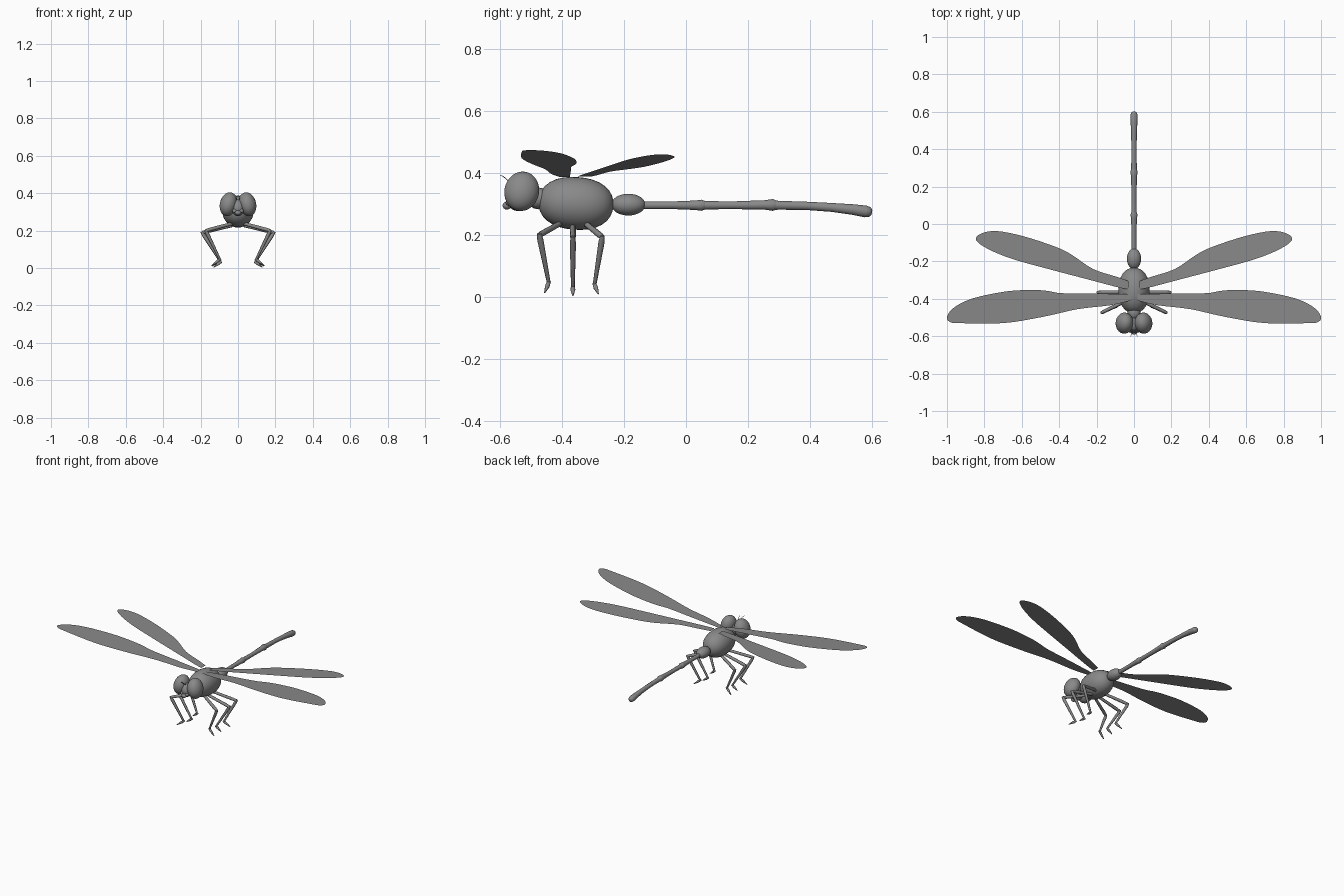
import bpy, bmesh, math
from mathutils import Vector, Matrix

if "Cube" in bpy.data.objects:
    bpy.data.objects.remove(bpy.data.objects["Cube"], do_unlink=True)

grey = bpy.data.materials.new("mid grey")
grey.use_nodes = True
COLOUR = (0.25, 0.25, 0.25, 1)
grey.diffuse_color = COLOUR
grey.node_tree.nodes["Principled BSDF"].inputs["Base Color"].default_value = COLOUR


def finish(name, bm, smooth=True):
    mesh = bpy.data.meshes.new(name)
    bm.to_mesh(mesh)
    bm.free()
    obj = bpy.data.objects.new(name, mesh)
    bpy.context.collection.objects.link(obj)
    mesh.materials.append(grey)
    for p in mesh.polygons:
        p.use_smooth = smooth
    return obj


def ellipsoid(name, centre, radii, tilt_x=0, tilt_y=0, power=2.0, segs=32):
    """Ellipsoid with its poles along y; power above 2 makes it boxier."""
    bm = bmesh.new()
    bmesh.ops.create_uvsphere(bm, u_segments=segs, v_segments=segs // 2, radius=1)
    bm.transform(Matrix.Rotation(math.pi / 2, 4, 'X'))
    for v in bm.verts:
        side = math.hypot(v.co.x, v.co.z)
        v.co /= (side ** power + abs(v.co.y) ** power) ** (1 / power)
    bm.transform(Matrix.Translation(centre)
                 @ Matrix.Rotation(math.radians(tilt_y), 4, 'Y')
                 @ Matrix.Rotation(math.radians(tilt_x), 4, 'X')
                 @ Matrix.Diagonal((*radii, 1)))
    return finish(name, bm)


def tube(name, points, radii, sides=8):
    """Capped tube through the points, one radius for each point."""
    bm = bmesh.new()
    pts = [Vector(p) for p in points]
    rings = []
    for i, p in enumerate(pts):
        d = (pts[min(i + 1, len(pts) - 1)] - pts[max(i - 1, 0)]).normalized()
        ref = Vector((0, 0, 1)) if abs(d.z) < 0.75 else Vector((0, 1, 0))
        u = d.cross(ref).normalized()
        w = d.cross(u)
        angles = [2 * math.pi * k / sides for k in range(sides)]
        rings.append([bm.verts.new(p + radii[i] * (u * math.cos(a) + w * math.sin(a)))
                      for a in angles])
    for a, b in zip(rings, rings[1:]):
        # line each ring up with the next so the tube does not twist
        s = min(range(sides), key=lambda k: sum(
            (a[j].co - b[(j + k) % sides].co).length for j in range(sides)))
        b[:] = b[s:] + b[:s]
        for j in range(sides):
            k = (j + 1) % sides
            bm.faces.new((a[j], a[k], b[k], b[j]))
    bm.faces.new(rings[0])
    bm.faces.new(rings[-1])
    bmesh.ops.recalc_face_normals(bm, faces=bm.faces[:])
    obj = finish(name, bm)
    bpy.context.view_layer.objects.active = obj
    obj.select_set(True)
    bpy.ops.object.shade_smooth_by_angle(angle=math.radians(50))
    obj.select_set(False)
    return obj


def smooth_outline(pts, steps=4):
    """Catmull-Rom curve through the points, open at the wing root."""
    p = [Vector(q) for q in [pts[0]] + pts + [pts[-1]]]
    out = []
    for i in range(1, len(p) - 2):
        a, b, c, d = p[i - 1:i + 3]
        for k in range(steps):
            t = k / steps
            out.append(0.5 * (2 * b + (c - a) * t + (2 * a - 5 * b + 4 * c - d) * t * t
                              + (3 * b - a - 3 * c + d) * t ** 3))
    return out + [p[-1]]


def wing(name, side, outline):
    """Thin flat wing rising gently towards its tip."""
    bm = bmesh.new()
    verts = [bm.verts.new((side * q.x, q.y, 0.386 + 0.088 * q.x))
             for q in smooth_outline(outline)]
    face = bm.faces.new(verts)
    face.normal_update()
    if face.normal.z < 0:
        face.normal_flip()
    bmesh.ops.triangulate(bm, faces=[face])
    finish(name, bm, smooth=False)


# Body
ellipsoid("thorax", (0, -0.355, 0.302), (0.083, 0.121, 0.085), tilt_x=-4, power=2.25)
ellipsoid("waist", (0, -0.186, 0.298), (0.038, 0.055, 0.035))
ellipsoid("neck", (0, -0.475, 0.318), (0.035, 0.04, 0.035), segs=16)

# Tail, three flared segments
tail_segments = [
    ([(-0.14, 0.296), (-0.04, 0.296), (0.03, 0.296), (0.05, 0.296), (0.062, 0.296)],
     [0.013, 0.013, 0.016, 0.019, 0.014]),
    ([(0.05, 0.296), (0.07, 0.296), (0.15, 0.296), (0.255, 0.297), (0.28, 0.297), (0.294, 0.296)],
     [0.015, 0.014, 0.013, 0.016, 0.020, 0.014]),
    ([(0.285, 0.296), (0.30, 0.296), (0.39, 0.294), (0.47, 0.289), (0.54, 0.282),
      (0.58, 0.276), (0.594, 0.274), (0.60, 0.273)],
     [0.016, 0.015, 0.014, 0.015, 0.018, 0.020, 0.016, 0.008]),
]
for n, (path, radii) in enumerate(tail_segments, 1):
    tube(f"tail_segment_{n}", [(0, y, z) for y, z in path], radii, sides=10)

# Face and mouth
ellipsoid("face", (0, -0.54, 0.322), (0.036, 0.04, 0.045), tilt_x=-15, segs=24)
ellipsoid("mouth", (0, -0.578, 0.295), (0.017, 0.014, 0.013), segs=16)

fore_outline = [(0.02, -0.375), (0.2, -0.372), (0.385, -0.37), (0.46, -0.358), (0.54, -0.353),
                (0.68, -0.36), (0.86, -0.397), (0.96, -0.445), (1.0, -0.495), (0.985, -0.523),
                (0.93, -0.53), (0.70, -0.53), (0.49, -0.497), (0.30, -0.455), (0.13, -0.435),
                (0.02, -0.41)]
hind_outline = [(0.03, -0.305), (0.10, -0.28), (0.22, -0.24), (0.34, -0.16), (0.43, -0.118),
                (0.59, -0.066), (0.73, -0.038), (0.815, -0.05), (0.845, -0.085), (0.78, -0.134),
                (0.65, -0.187), (0.46, -0.24), (0.27, -0.29), (0.10, -0.335), (0.03, -0.35)]

# Hip, knee, ankle and toe of each leg on the left side
legs = {
    "front": [(0.03, -0.405, 0.238), (0.172, -0.473, 0.2), (0.097, -0.443, 0.046), (0.14, -0.456, 0.014)],
    "middle": [(0.03, -0.365, 0.228), (0.192, -0.365, 0.19), (0.092, -0.365, 0.032), (0.13, -0.365, 0.004)],
    "hind": [(0.03, -0.325, 0.238), (0.178, -0.27, 0.193), (0.1, -0.295, 0.04), (0.14, -0.283, 0.01)],
}

for side, label in ((1, "left"), (-1, "right")):
    # Eyes lean together at the top
    ellipsoid(f"{label}_eye", (side * 0.051, -0.53, 0.341), (0.046, 0.056, 0.065),
              tilt_x=-12, tilt_y=-side * 14)
    ellipsoid(f"{label}_jaw", (side * 0.018, -0.568, 0.305), (0.013, 0.014, 0.012), segs=12)
    tube(f"{label}_antenna", [(side * x, y, z) for x, y, z in (
        (0.006, -0.565, 0.365), (0.01, -0.582, 0.383), (0.014, -0.592, 0.39), (0.018, -0.6, 0.392))],
        [0.002, 0.0015, 0.0012, 0.0008], sides=6)
    wing(f"{label}_fore_wing", side, fore_outline)
    wing(f"{label}_hind_wing", side, hind_outline)
    for pair, joints in legs.items():
        hip, knee, ankle, toe = [Vector((side * x, y, z)) for x, y, z in joints]
        tube(f"{label}_{pair}_thigh", [hip, hip.lerp(knee, 0.85), knee], [0.009, 0.01, 0.008], 8)
        tube(f"{label}_{pair}_shin", [knee + (knee - ankle) * 0.03, knee.lerp(ankle, 0.1), ankle],
             [0.007, 0.01, 0.006], 8)
        tube(f"{label}_{pair}_foot", [ankle + (ankle - toe) * 0.1, ankle.lerp(toe, 0.3), toe],
             [0.006, 0.008, 0.002], 8)
